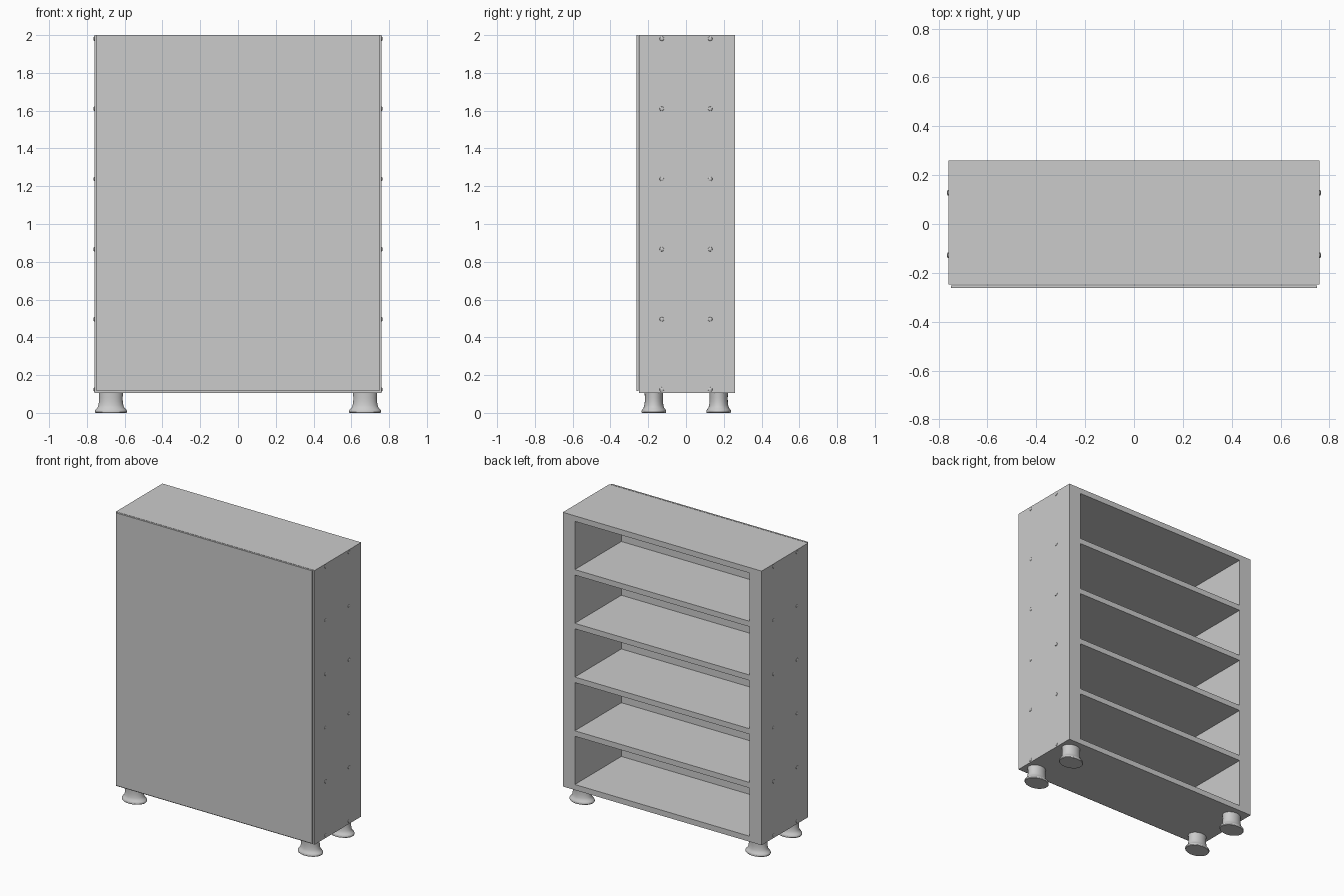
import bpy
import bmesh
import math
from mathutils import Matrix

if "Cube" in bpy.data.objects:
    bpy.data.objects.remove(bpy.data.objects["Cube"])


def add_object(name, bm):
    mesh = bpy.data.meshes.new(name)
    bmesh.ops.recalc_face_normals(bm, faces=bm.faces)
    bm.to_mesh(mesh)
    bm.free()
    obj = bpy.data.objects.new(name, mesh)
    bpy.context.collection.objects.link(obj)
    return obj


def box(name, x, y, z):
    bm = bmesh.new()
    size = [b - a for a, b in (x, y, z)]
    mid = [(a + b) / 2 for a, b in (x, y, z)]
    bmesh.ops.create_cube(bm, size=1, matrix=Matrix.Translation(mid) @ Matrix.Diagonal((*size, 1)))
    return add_object(name, bm)


def lathe(name, profile, steps):
    # Spin an (r, z) profile that begins and ends on the axis
    bm = bmesh.new()
    verts = [bm.verts.new((r, 0, z)) for r, z in profile]
    edges = [bm.edges.new(pair) for pair in zip(verts, verts[1:])]
    bmesh.ops.spin(bm, geom=verts + edges, cent=(0, 0, 0), axis=(0, 0, 1),
                   angle=2 * math.pi, steps=steps)
    bmesh.ops.remove_doubles(bm, verts=bm.verts, dist=1e-5)
    obj = add_object(name, bm)
    bpy.ops.object.select_all(action='DESELECT')
    bpy.context.view_layer.objects.active = obj
    obj.select_set(True)
    bpy.ops.object.shade_smooth_by_angle(angle=math.radians(35))
    return obj


shelf_heights = [0.124 + i * 0.3714 for i in range(6)]
names = ["bottom_board", "shelf_1", "shelf_2", "shelf_3", "shelf_4", "top_board"]

# Thick side walls
for side, x in (("left", (-0.76, -0.668)), ("right", (0.668, 0.76))):
    box(side + "_side", x, (-0.248, 0.26), (0.105, 2.0))

# Bottom, shelves and top
for name, z in zip(names, shelf_heights):
    box(name, (-0.668, 0.668), (-0.248, 0.26), (z - 0.019, z + 0.019))

# Large closing panel with a thin gap to the carcass
box("closing_panel", (-0.75, 0.75), (-0.262, -0.251), (0.115, 2.0))

# Oval turned feet
foot_profile = [(0, 0), (0.082, 0), (0.085, 0.004), (0.085, 0.012), (0.081, 0.018),
                (0.072, 0.026), (0.066, 0.04), (0.063, 0.06), (0.0625, 0.08),
                (0.064, 0.105), (0, 0.105)]
for sx, side in ((-1, "left"), (1, "right")):
    for y, end in ((-0.17, "front"), (0.173, "back")):
        foot = lathe(f"{end}_{side}_foot", foot_profile, 40)
        foot.location = (sx * 0.673, y, 0)
        foot.scale = (1, 0.765, 1)

# Domed screw heads at every board
screw_profile = [(0, 0), (0.012, 0), (0.011, 0.003), (0.007, 0.005), (0, 0.006)]
for sx, side in ((-1, "left"), (1, "right")):
    for i, z in enumerate(shelf_heights):
        for y, end in ((-0.128, "front"), (0.128, "back")):
            screw = lathe(f"{side}_{end}_screw_{i + 1}", screw_profile, 16)
            screw.rotation_euler = (0, sx * math.pi / 2, 0)
            screw.location = (sx * 0.7595, y, z)
